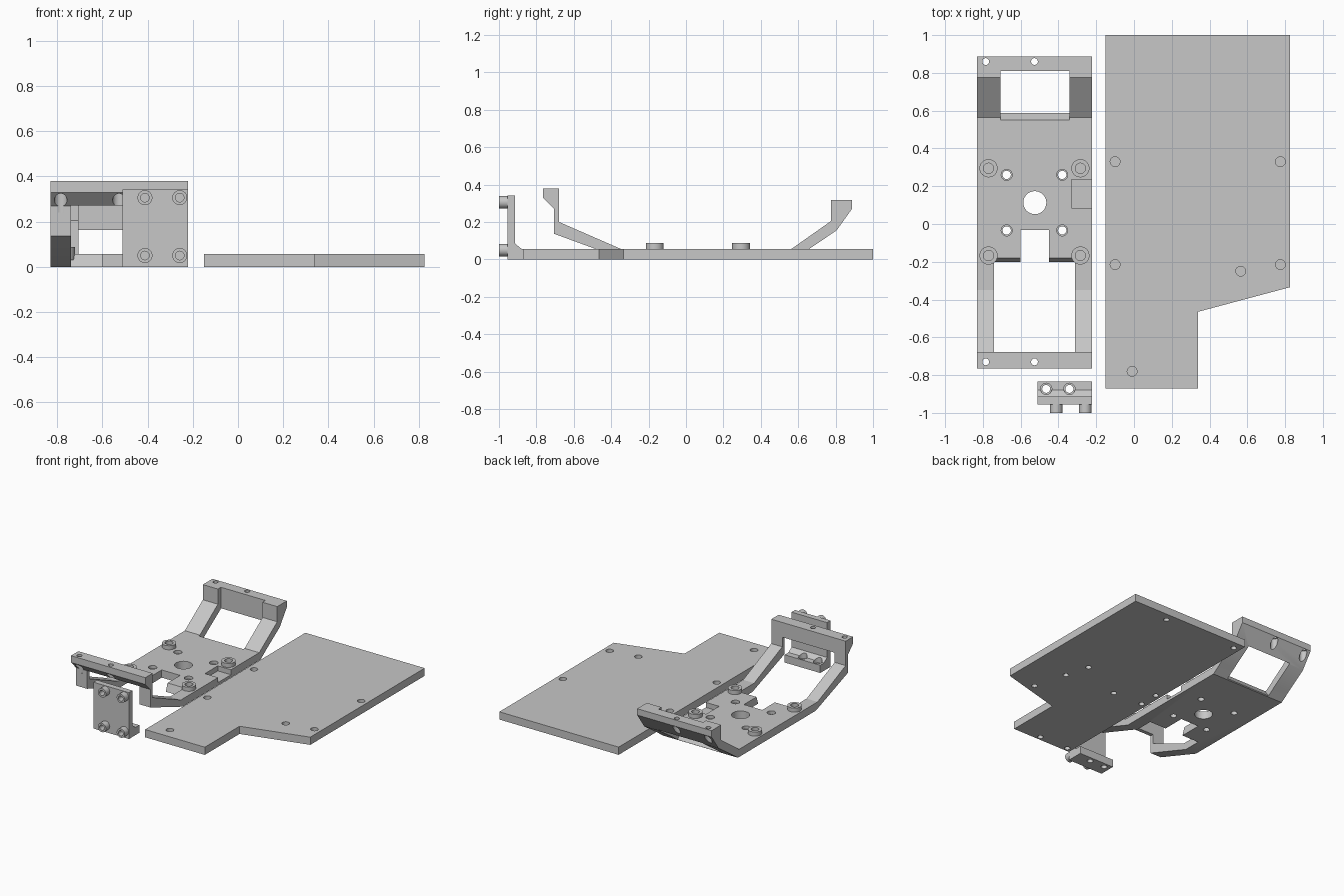
import bpy, bmesh
from mathutils import Vector

if "Cube" in bpy.data.objects:
    bpy.data.objects.remove(bpy.data.objects["Cube"])

grey = bpy.data.materials.new("light_grey")
grey.diffuse_color = (0.57, 0.57, 0.57, 1)
grey.use_nodes = True
grey.node_tree.nodes["Principled BSDF"].inputs["Base Color"].default_value = grey.diffuse_color


def prism(name, pts, lo, hi, axis):
    """Extrude a 2D outline along x (pts are y,z) or z (pts are x,y)."""
    def place(p, h):
        return (h, p[0], p[1]) if axis == 'X' else (p[0], p[1], h)
    bm = bmesh.new()
    face = bm.faces.new([bm.verts.new(place(p, lo)) for p in pts])
    ext = bmesh.ops.extrude_face_region(bm, geom=[face])
    move = Vector((hi - lo, 0, 0)) if axis == 'X' else Vector((0, 0, hi - lo))
    bmesh.ops.translate(bm, vec=move, verts=[v for v in ext["geom"] if isinstance(v, bmesh.types.BMVert)])
    bmesh.ops.recalc_face_normals(bm, faces=bm.faces)
    return finish(name, bm)


def finish(name, bm):
    me = bpy.data.meshes.new(name)
    bm.to_mesh(me)
    bm.free()
    me.materials.append(grey)
    ob = bpy.data.objects.new(name, me)
    bpy.context.collection.objects.link(ob)
    return ob


def box(x0, x1, y0, y1, z0, z1):
    return prism("tool", [(x0, y0), (x1, y0), (x1, y1), (x0, y1)], z0, z1, 'Z')


def rod(a, b, r, r2=None):
    """Round rod or cone from point a to point b."""
    a, b = Vector(a), Vector(b)
    bm = bmesh.new()
    bmesh.ops.create_cone(bm, cap_ends=True, segments=32, radius1=r,
                          radius2=r if r2 is None else r2, depth=(b - a).length)
    turn = (b - a).to_track_quat('Z', 'Y').to_matrix()
    bmesh.ops.rotate(bm, verts=bm.verts, matrix=turn, cent=(0, 0, 0))
    bmesh.ops.translate(bm, verts=bm.verts, vec=(a + b) / 2)
    return finish("tool", bm)


def combine(ob, tool, op='DIFFERENCE'):
    mod = ob.modifiers.new("bool", 'BOOLEAN')
    mod.operation, mod.object, mod.solver = op, tool, 'EXACT'
    bpy.context.view_layer.objects.active = ob
    bpy.ops.object.modifier_apply(modifier=mod.name)
    bpy.data.objects.remove(tool)


def hole(ob, x, y, z0, z1, r, r2=None):
    combine(ob, rod((x, y, z0), (x, y, z1), r, r2))


T = 0.057  # sheet thickness

# Large base plate with blind holes on both faces
plate = prism("base_plate", [(-0.15, -0.87), (0.338, -0.87), (0.338, -0.465),
                             (0.825, -0.335), (0.825, 1), (-0.15, 1)], 0, T, 'Z')
for x, y in [(-0.1, 0.33), (0.775, 0.33), (-0.1, -0.215), (0.775, -0.215), (0.565, -0.25), (-0.01, -0.78)]:
    hole(plate, x, y, 0.025, 0.1, 0.026)
for x, y in [(0.5, 0.94), (-0.1, 0.94), (0.49, 0.1), (-0.11, 0.1), (0.54, -0.08), (-0.11, -0.05),
             (0.13, -0.06), (0.61, -0.33), (0.13, -0.84), (-0.11, -0.84)]:
    hole(plate, x, y, -0.1, 0.03, 0.02)

# Bent carrier frame, side profile (y, z)
X0, X1 = -0.83, -0.222
frame = prism("carrier_frame", [
    (-0.33, 0), (0.58, 0), (0.66, T), (0.805, 0.155), (0.887, 0.27), (0.887, 0.317), (0.775, 0.317),
    (0.775, 0.205), (0.565, T), (-0.35, T), (-0.678, 0.2), (-0.678, 0.38), (-0.764, 0.38),
    (-0.764, 0.33), (-0.705, 0.27), (-0.705, 0.137)], X0, X1, 'X')

# Front opening with slanted rear edge, passing below the front crossbar
combine(frame, prism("tool", [(-1, -0.5), (-0.2, -0.5), (-0.2, 0), (-0.18, T), (-0.18, 0.6),
                              (-0.672, 0.6), (-0.672, 0.271), (-1, 0.271)], -0.74, -0.312, 'X'))
# Rear opening in front of the recessed rear panel
combine(frame, prism("tool", [(0.59, -0.5), (0.81, -0.5), (0.81, 0.6), (0.55, 0.6),
                              (0.55, T), (0.59, 0)], -0.707, -0.342, 'X'))
# Cable notch, side pocket and centre hole
combine(frame, box(-0.6, -0.45, -0.4, -0.033, -0.1, 0.1))
combine(frame, box(-0.33, 0, 0.085, 0.235, 0.02, 0.1))
hole(frame, -0.525, 0.113, -0.1, 0.2, 0.061)

# Countersunk screw holes
for x in (-0.674, -0.38):
    for y in (0.26, -0.034):
        hole(frame, x, y, -0.1, 0.2, 0.022)
        hole(frame, x, y, 0.035, 0.1, 0.029)
# Spacer bosses with blind holes
for x in (-0.77, -0.284):
    for y in (0.295, -0.167):
        combine(frame, rod((x, y, 0.03), (x, y, 0.087), 0.048), 'UNION')
        hole(frame, x, y, 0.04, 0.2, 0.027)
# Crossbar screw holes with wider recesses underneath
for x in (-0.785, -0.527):
    hole(frame, x, -0.73, 0.24, 0.6, 0.018)
    hole(frame, x, -0.73, 0.24, 0.335, 0.028)
    hole(frame, x, 0.86, 0.1, 0.6, 0.018)
    hole(frame, x, 0.86, 0.1, 0.28, 0.026)

# Small upright bracket with foot and gusset
bracket = prism("small_bracket", [(-0.955, 0), (-0.835, 0), (-0.835, T), (-0.88, T), (-0.914, 0.085),
                                  (-0.914, 0.342), (-0.955, 0.342)], -0.512, X1, 'X')
for x in (-0.465, -0.342):
    hole(bracket, x, -0.873, -0.1, 0.2, 0.021)
    hole(bracket, x, -0.873, 0.035, 0.2, 0.03)
# Standoff tubes on the bracket's front
for x in (-0.412, -0.258):
    for z in (0.05, 0.306):
        combine(bracket, rod((x, -1, z), (x, -0.94, z), 0.033), 'UNION')
        combine(bracket, rod((x, -1.1, z), (x, -0.94, z), 0.019))

# Smooth round walls, keep hard edges
for ob in (plate, frame, bracket):
    bpy.ops.object.select_all(action='DESELECT')
    ob.select_set(True)
    bpy.context.view_layer.objects.active = ob
    bpy.ops.object.shade_smooth_by_angle(angle=0.4)
